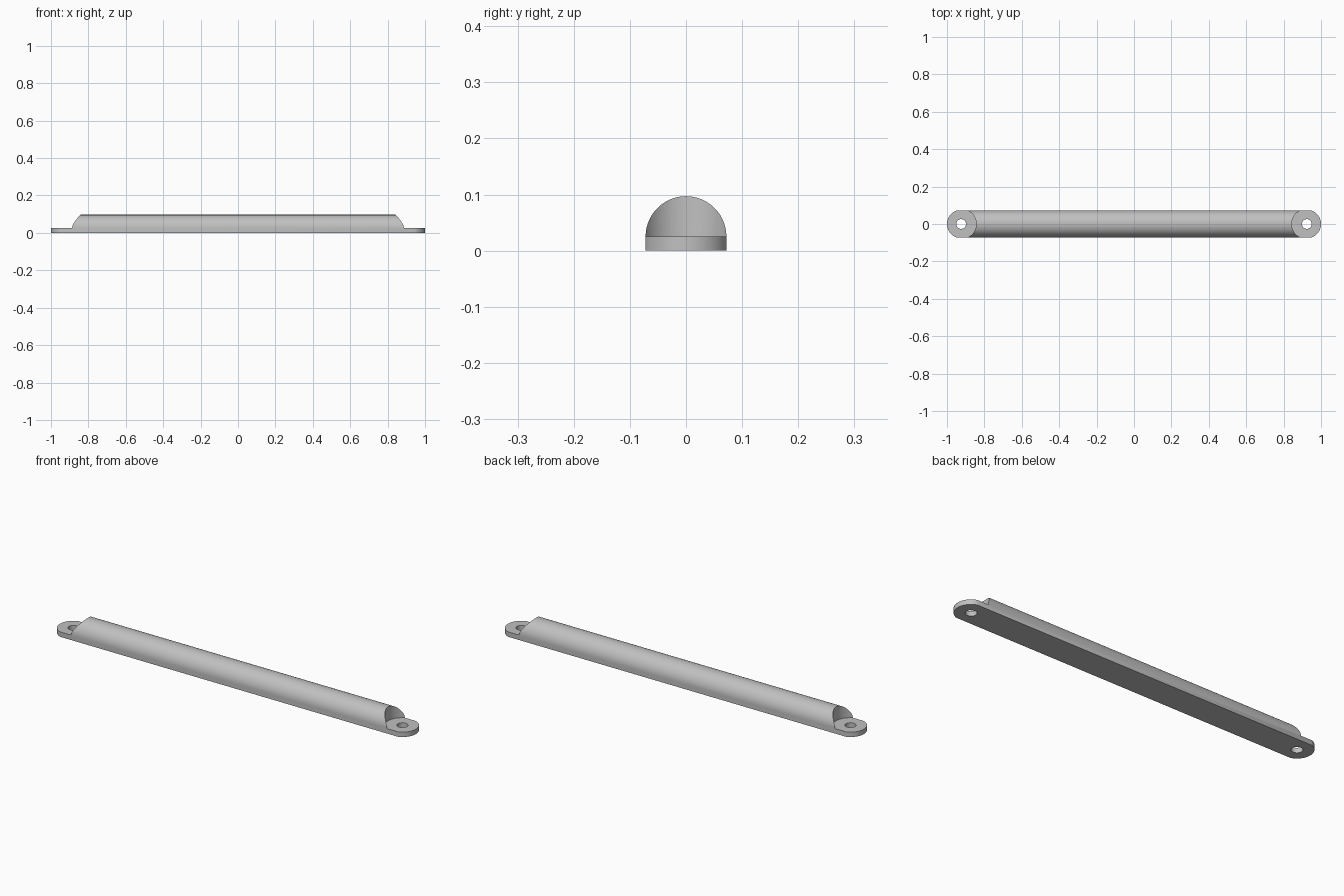
import bpy
import bmesh
import math

default = bpy.data.objects.get("Cube")
if default:
    bpy.data.objects.remove(default, do_unlink=True)

HALF_WIDTH = 0.072    # bar radius
PLATE = 0.025         # mounting tab thickness
HOLE_X = 0.924        # screw hole position
TAB_R = 1 - HOLE_X    # rounded end radius
POCKET_R = 0.081      # scooped clearance around each screw


def arc(cx, cy, r, start, end, steps):
    angles = [math.radians(start + (end - start) * i / steps) for i in range(steps + 1)]
    return [(cx + r * math.cos(a), cy + r * math.sin(a)) for a in angles]


def prism(name, points, offset):
    """Extrude a closed 3D outline along an offset vector."""
    bm = bmesh.new()
    face = bm.faces.new([bm.verts.new(p) for p in points])
    result = bmesh.ops.extrude_face_region(bm, geom=[face])
    moved = [v for v in result["geom"] if isinstance(v, bmesh.types.BMVert)]
    bmesh.ops.translate(bm, verts=moved, vec=offset)
    bmesh.ops.recalc_face_normals(bm, faces=bm.faces)
    mesh = bpy.data.meshes.new(name)
    bm.to_mesh(mesh)
    bm.free()
    obj = bpy.data.objects.new(name, mesh)
    bpy.context.collection.objects.link(obj)
    return obj


def upright(name, outline, z, height):
    return prism(name, [(x, y, z) for x, y in outline], (0, 0, height))


def carve(target, cutter, operation):
    cutter.hide_render = True
    mod = target.modifiers.new("carve", "BOOLEAN")
    mod.operation = operation
    mod.solver = "EXACT"
    mod.object = cutter
    bpy.context.view_layer.objects.active = target
    bpy.ops.object.modifier_apply(modifier=mod.name)
    bpy.data.objects.remove(cutter, do_unlink=True)


# Half-round bar on a flat base
section = [(-HALF_WIDTH, 0), (HALF_WIDTH, 0)]
section += arc(0, PLATE, HALF_WIDTH, 0, 180, 48)
bar = prism("mounting_bar", [(-1.1, y, z) for y, z in section], (2.2, 0, 0))

# Rounded ends
outline = arc(HOLE_X, 0, TAB_R, -88, 88, 40) + arc(-HOLE_X, 0, TAB_R, 92, 268, 40)
carve(bar, upright("end_outline", outline, -0.1, 0.4), "INTERSECT")

# Scooped pocket and screw hole at each end
for side in (-1, 1):
    pocket = arc(side * HOLE_X, 0, POCKET_R, 0, 360, 64)[:-1]
    carve(bar, upright("pocket_cutter", pocket, PLATE, 0.2), "DIFFERENCE")
    hole = arc(side * HOLE_X, 0, 0.026, 0, 360, 40)[:-1]
    carve(bar, upright("hole_cutter", hole, -0.1, 0.3), "DIFFERENCE")

# Plain grey finish
grey = bpy.data.materials.new("light grey")
grey.use_nodes = True
colour = (0.53, 0.53, 0.53, 1)
grey.diffuse_color = colour
grey.node_tree.nodes["Principled BSDF"].inputs["Base Color"].default_value = colour
bar.data.materials.clear()
bar.data.materials.append(grey)
for poly in bar.data.polygons:
    poly.material_index = 0

bpy.ops.object.select_all(action="DESELECT")
bar.select_set(True)
bpy.context.view_layer.objects.active = bar
bpy.ops.object.shade_smooth_by_angle(angle=math.radians(30))
